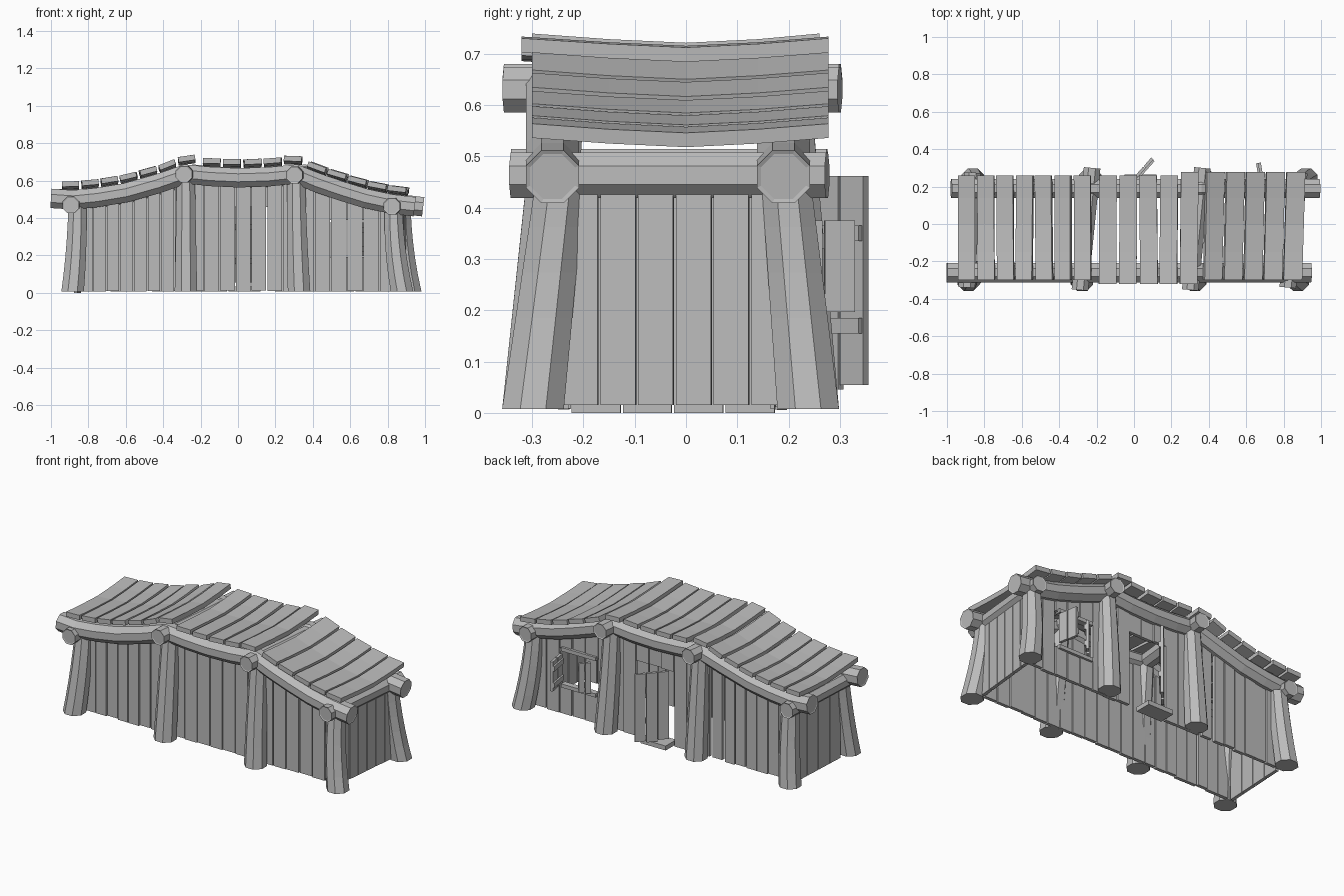
import bpy, bmesh, math, random
from mathutils import Vector

random.seed(4)
old = bpy.data.objects.get("Cube")
if old:
    bpy.data.objects.remove(old)

GREY = (0.5, 0.5, 0.5, 1)
mat = bpy.data.materials.new("weathered_grey")
mat.use_nodes = True
mat.diffuse_color = GREY
mat.node_tree.nodes["Principled BSDF"].inputs["Base Color"].default_value = GREY


def finish(name, bm):
    bmesh.ops.recalc_face_normals(bm, faces=bm.faces)
    mesh = bpy.data.meshes.new(name)
    bm.to_mesh(mesh)
    bm.free()
    mesh.materials.append(mat)
    obj = bpy.data.objects.new(name, mesh)
    bpy.context.collection.objects.link(obj)
    return obj


def loft(bm, rings):
    """Skin a closed solid through rings of equal length."""
    rings = [[bm.verts.new(p) for p in r] for r in rings]
    n = len(rings[0])
    for a, b in zip(rings, rings[1:]):
        for i in range(n):
            j = (i + 1) % n
            bm.faces.new((a[i], a[j], b[j], b[i]))
    return [bm.faces.new(rings[0]), bm.faces.new(rings[-1])]


def log(name, path, r0, r1, ref, flat=False):
    """Eight-sided log along a path; inset ends, or level rings for posts."""
    bm = bmesh.new()
    pts = [Vector(p) for p in path]
    rings = []
    for i, p in enumerate(pts):
        t = (pts[min(i + 1, len(pts) - 1)] - pts[max(i - 1, 0)]).normalized()
        if flat:
            t = Vector((0, 0, 1))
        side = t.cross(Vector(ref)).normalized()
        up = side.cross(t)
        r = r0 + (r1 - r0) * i / (len(pts) - 1)
        angles = [(k + 0.5) * math.pi / 4 for k in range(8)]
        rings.append([p + r * (math.cos(a) * side + math.sin(a) * up) for a in angles])
    caps = loft(bm, rings)
    bmesh.ops.recalc_face_normals(bm, faces=bm.faces)
    if not flat:
        bmesh.ops.inset_individual(bm, faces=caps, thickness=r0 * 0.15, depth=-0.003)
    return finish(name, bm)


def board(bm, a, b, width, thick, z0, z1a, z1b=None):
    """Upright board centred between plan points a and b, with a sloped top."""
    z1b = z1a if z1b is None else z1b
    a, b = Vector((*a, 0)), Vector((*b, 0))
    along = (b - a).normalized()
    mid, n = (a + b) / 2, along.cross(Vector((0, 0, 1))) * thick / 2
    l, r = mid - along * width / 2, mid + along * width / 2
    base = [l - n, r - n, r + n, l + n]
    tops = (z1a, z1b, z1b, z1a)
    loft(bm, [[p + Vector((0, 0, z0)) for p in base],
              [p + Vector((0, 0, z)) for p, z in zip(base, tops)]])


# Sagging eave line shared by beams, walls and roof
EAVE = [(-1, .505), (-.88, .497), (-.75, .51), (-.6, .535), (-.43, .583), (-.28, .635),
        (-.15, .622), (0, .615), (.16, .62), (.31, .635), (.42, .59), (.55, .545),
        (.68, .505), (.82, .475), (.97, .46)]


def eave(x):
    for (xa, za), (xb, zb) in zip(EAVE, EAVE[1:]):
        if x <= xb:
            break
    return za + (zb - za) * (x - xa) / (xb - xa)


def skew(x, y):
    return x + (0.1 if x > -.4 else 0.05) * (y + 0.26)


FRONT, BACK = -0.26, 0.19
for name, y in (("front", FRONT), ("back", BACK)):
    log(name + "_eave_beam", [(skew(x, y) - (.025 if x == .97 else 0), y, z) for x, z in EAVE],
        .056, .056, (0, 0, 1))

# Cross beams and posts: x at front, height, bow of the foot
FRAMES = [("left_end", -.89, .47, -.025), ("left_middle", -.28, .635, 0),
          ("right_middle", .31, .63, .015), ("right_end", .83, .463, .045)]
for name, x, z, foot in FRAMES:
    y0, y1 = (-.34, .275) if "end" in name else (-.353, .30)
    log(name + "_cross_beam", [(skew(x, y0), y0, z), (skew(x, 0), 0, z), (skew(x, y1), y1, z)],
        .048, .048, (0, 0, 1))
    px = x + .03 if name == "left_end" else x
    for side, ty, by in (("front", -.245, -.298), ("back", .195, .238)):
        path = []
        for k in range(6):
            t = k / 5
            path.append((skew(px, ty) + foot * (1 - t) ** 2, by + (ty - by) * t, .008 + (z - .02) * t))
        log(f"{name}_{side}_post", path, .065, .052, (0, 1, 0), flat=True)


# Long walls, boarded bay by bay around the openings (x0, x1, z0, z1)
def long_wall(name, y, openings):
    bm = bmesh.new()
    for x0, x1, n in ((-.85, -.27, 8), (-.27, .32, 7), (.32, .84, 6)):
        w = (x1 - x0) / n
        for i in range(n):
            a, b = x0 + i * w, x0 + (i + 1) * w
            sa, sb = skew(a, y), skew(b, y)
            yy = y + random.uniform(-.004, .004)
            top_a, top_b = eave(a) - .03, eave(b) - .03
            width = w - random.uniform(.003, .009)
            spans = [(random.uniform(.006, .012), None)]
            for ox0, ox1, oz0, oz1 in openings:
                if ox0 < (sa + sb) / 2 < ox1:
                    spans = [(.008, oz0), (oz1, None)] if oz0 > .02 else [(oz1, None)]
            for z0, z1 in spans:
                board(bm, (sa, yy), (sb, yy), width, .02, z0, z1 or top_a, z1 or top_b)
    finish(name, bm)


DOOR = (-.03, .17, 0, .46)
WINDOW = (.47, .68, .18, .4)
long_wall("front_wall", FRONT + .022, [])
long_wall("back_wall", BACK - .005, [DOOR, WINDOW])

# End walls: x at front, first edge, board pitch, count, foot height
for name, x, start, pitch, n, base in (("left_end_wall", -.87, -.225, .1, 4, 0),
                                       ("right_end_wall", .845, -.242, .0735, 6, .015)):
    bm = bmesh.new()
    for i in range(n):
        y = start + i * pitch
        board(bm, (skew(x, y), y), (skew(x, y + pitch), y + pitch), pitch - .005, .02, base, .46)
    finish(name, bm)

# Roof boards: first and last centre, count per slope
for name, x0, x1, n, wide in (("left_roof", -.895, -.275, 7, .09), ("middle_roof", -.14, .295, 5, .094),
                              ("right_roof", .425, .855, 5, .1)):
    bm = bmesh.new()
    for i in range(n):
        x = x0 + (x1 - x0) * i / (n - 1)
        lo, hi = max(x - .05, -1), min(x + .05, .95)
        slope = math.atan2(eave(hi) - eave(lo), hi - lo) + random.uniform(-.02, .05)
        u = Vector((math.cos(slope), 0, math.sin(slope)))
        v = Vector((-u.z, 0, u.x))
        yaw = random.uniform(-.012, .012)
        front = -.32 if name == "middle_roof" else -.3
        back = .26 if x < .2 else .278
        rings = []
        for y, sag in ((front, .012), (-.15, .001), (0, -.006), (.14, .001), (back, .012)):
            c = Vector((x + yaw * y + .02 * (x > .4) * (y + .1), y, eave(x) + .072 + sag))
            w, t = u * wide / 2, v * .014
            rings.append([c - w - t, c + w - t, c + w + t, c - w + t])
        loft(bm, rings)
    finish(name, bm)


# Leaves that swing outward: boards held by two battens on one face
def leaf(name, hinge, tip, n, z0, z1, battens, face):
    bm = bmesh.new()
    h, t = Vector(hinge), Vector(tip)
    step = (t - h) / n
    off = Vector((-step.y, step.x)).normalized() * .012 * face
    for i in range(n):
        a, b = h + step * i, h + step * (i + 1)
        board(bm, a, b, step.length - .005, .016, z0 + random.uniform(0, .01), z1)
    for z in battens:
        board(bm, h + off, t + off, (t - h).length * .95, .012, z, z + .03)
    finish(name, bm)


leaf("door_leaf", (-.03, .205), (.1, .352), 3, .045, .462, (.155, .335), -1)
leaf("left_shutter", (.69, .205), (.67, .33), 2, .19, .375, (.22, .32), 1)
leaf("right_shutter", (.49, .205), (.54, .258), 2, .19, .375, (.22, .32), -1)

# Doorstep and window rails
bm = bmesh.new()
board(bm, (-.05, .215), (.12, .215), .17, .1, .008, .035)
finish("door_step", bm)
bm = bmesh.new()
for z in WINDOW[2:]:
    board(bm, WINDOW[:1] + (BACK,), WINDOW[1:2] + (BACK,), .23, .036, z - .01, z + .012)
finish("window_rails", bm)
